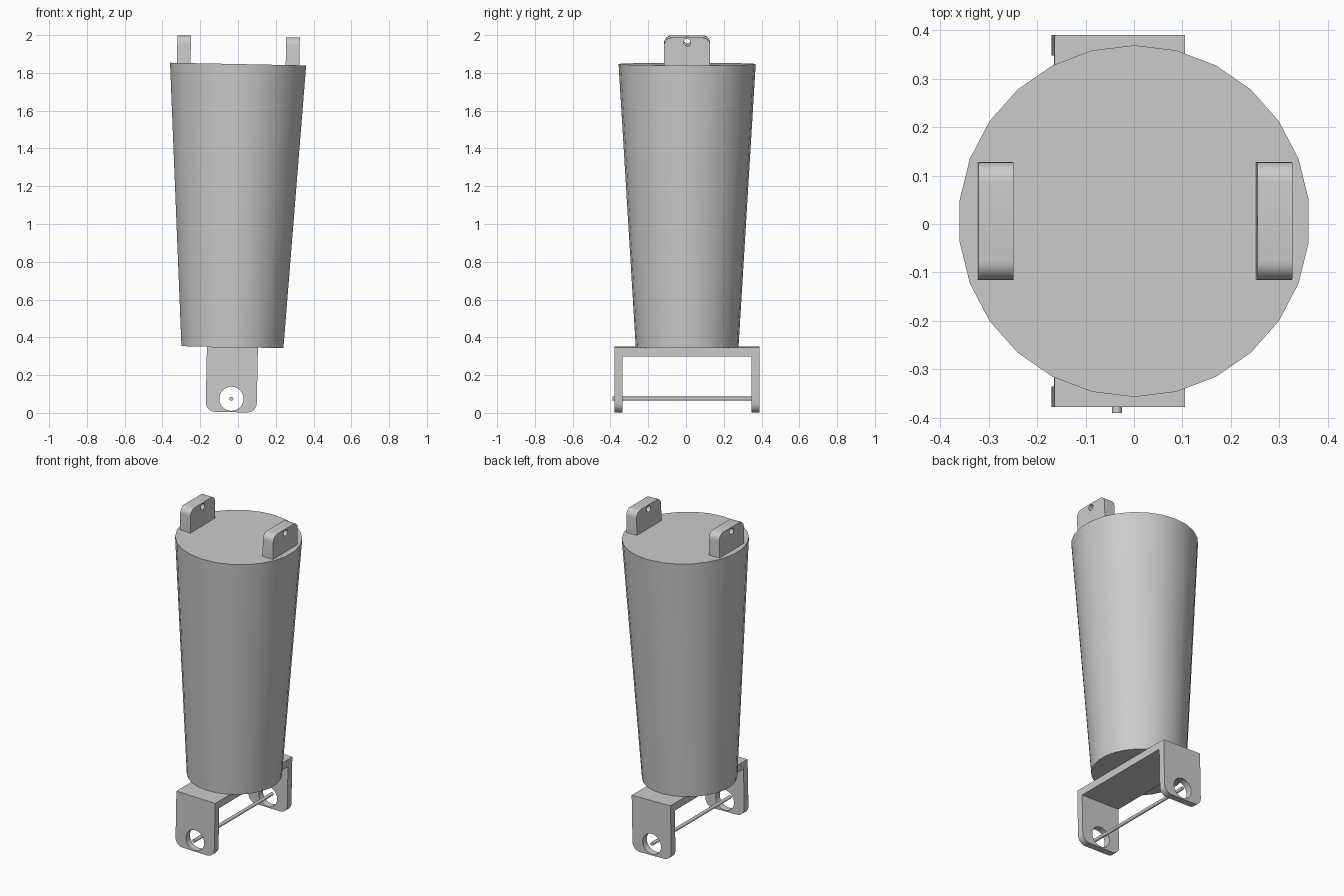
import bpy, bmesh
from math import pi
from mathutils import Matrix, Vector

if "Cube" in bpy.data.objects:
    bpy.data.objects.remove(bpy.data.objects["Cube"])

grey = bpy.data.materials.new("plain grey")
grey.use_nodes = True
colour = (0.6, 0.6, 0.6, 1)
grey.diffuse_color = colour
grey.node_tree.nodes["Principled BSDF"].inputs["Base Color"].default_value = colour

# The whole assembly leans slightly towards +x
LEAN = Matrix.Translation((-0.0365, 0.006, 0)) @ Matrix.Rotation(0.02, 4, "Y")


def make(name, bm):
    bmesh.ops.recalc_face_normals(bm, faces=bm.faces)
    mesh = bpy.data.meshes.new(name)
    bm.to_mesh(mesh)
    bm.free()
    mesh.materials.append(grey)
    obj = bpy.data.objects.new(name, mesh)
    bpy.context.collection.objects.link(obj)
    return obj


def prism(outline, half_width):
    """Extrude a (y, z) outline along x."""
    bm = bmesh.new()
    face = bm.faces.new([bm.verts.new((-half_width, y, z)) for y, z in outline])
    moved = bmesh.ops.extrude_face_region(bm, geom=[face])["geom"]
    bmesh.ops.translate(bm, vec=(2 * half_width, 0, 0),
                        verts=[v for v in moved if isinstance(v, bmesh.types.BMVert)])
    return bm


def round_corners(bm, axis, z, radius):
    """Round the edges that run along an axis at height z, at the outer corners."""
    edges = []
    for e in bm.edges:
        a, b = e.verts
        along = abs((b.co - a.co).normalized()[axis]) > 0.99
        if along and abs(a.co.z - z) < 1e-4 and abs(b.co.z - z) < 1e-4:
            edges.append(e)
    bmesh.ops.bevel(bm, geom=edges, offset=radius, segments=6, profile=0.5, affect="EDGES")


def rod(name, radius_low, radius_high, length, sides, matrix):
    bm = bmesh.new()
    bmesh.ops.create_cone(bm, cap_ends=True, segments=sides, radius1=radius_low,
                          radius2=radius_high, depth=length, matrix=matrix)
    return make(name, bm)


def drill(obj, cutter):
    mod = obj.modifiers.new("hole", "BOOLEAN")
    mod.operation = "DIFFERENCE"
    mod.solver = "EXACT"
    mod.object = cutter
    bpy.context.view_layer.objects.active = obj
    bpy.ops.object.modifier_apply(modifier=mod.name)
    bpy.data.objects.remove(cutter)


parts = []
ALONG_Y = Matrix.Rotation(pi / 2, 4, "X")
ALONG_X = Matrix.Rotation(pi / 2, 4, "Y")

# Tapered body
low, high = 0.348, 1.847
turn = Matrix.Translation((0, 0, (low + high) / 2)) @ Matrix.Rotation(pi / 2, 4, "Z")
body = rod("tapered_body", 0.272, 0.363, high - low, 26, turn)
# a vertex of the rim lies on the x axis
body.data.transform(Matrix.Rotation(pi / 2, 4, "Z"))
parts.append(body)

# U-shaped bracket with rounded feet and an axle hole through both legs
out, inn, foot, under = 0.384, 0.342, 0.004, 0.302
bm = prism([(-out, foot), (-out, low), (out, low), (out, foot),
            (inn, foot), (inn, under), (-inn, under), (-inn, foot)], 0.135)
round_corners(bm, 1, foot, 0.05)
bracket = make("bracket", bm)
drill(bracket, rod("hole_cutter", 0.064, 0.064, 1, 32,
                   Matrix.Translation((0, 0, 0.075)) @ ALONG_Y))
parts.append(bracket)

# Thin axle
parts.append(rod("axle", 0.0105, 0.0105, 0.78, 16,
                 Matrix.Translation((0, -0.006, 0.075)) @ ALONG_Y))

# Pair of drilled lugs on the top
half, top = 0.122, 1.993
for side, name in ((1, "left_lug"), (-1, "right_lug")):
    bm = prism([(-half, high - 0.002), (-half, top), (half, top), (half, high - 0.002)], 0.036)
    round_corners(bm, 0, top, 0.04)
    bmesh.ops.translate(bm, vec=(side * 0.288, 0, 0), verts=bm.verts)
    lug = make(name, bm)
    drill(lug, rod("hole_cutter", 0.019, 0.019, 0.2, 20,
                   Matrix.Translation((side * 0.288, 0, 1.968)) @ ALONG_X))
    parts.append(lug)

# Lean everything and shade smoothly with sharp edges kept
bpy.ops.object.select_all(action="DESELECT")
for obj in parts:
    obj.data.transform(LEAN)
    obj.select_set(True)
bpy.context.view_layer.objects.active = parts[0]
bpy.ops.object.shade_smooth_by_angle(angle=pi / 6)
